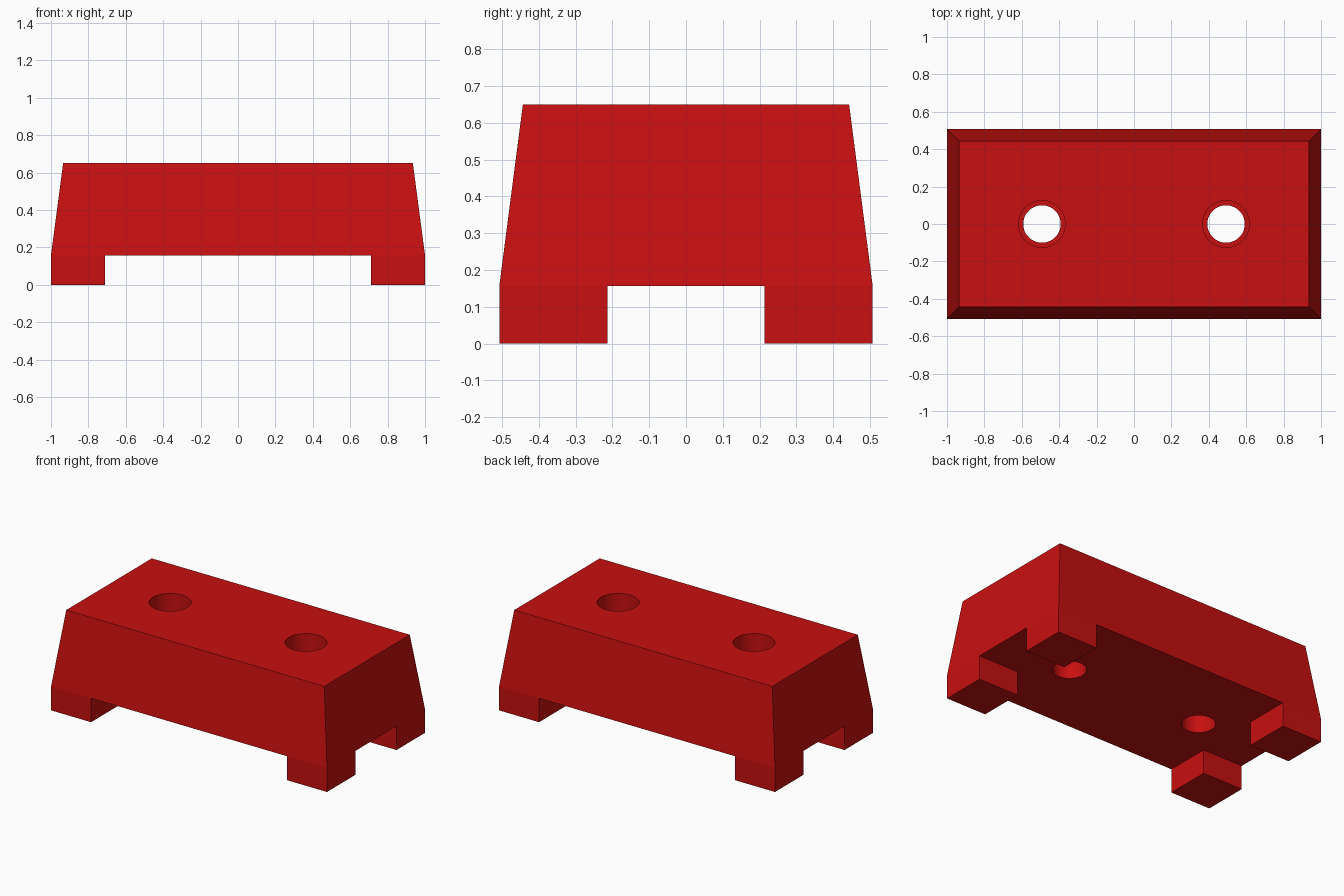
import bpy, bmesh, math

if "Cube" in bpy.data.objects:
    bpy.data.objects.remove(bpy.data.objects["Cube"])

LEG_H, TOP = 0.157, 0.65          # leg height, overall height
LEG_X, LEG_Y = 0.71, 0.213        # inner faces of the legs
HOLE_X, STEP_Z = 0.492, 0.39      # screw hole position, counterbore floor

red = bpy.data.materials.new("red plastic")
red.diffuse_color = (0.58, 0.005, 0.005, 1)
red.use_nodes = True
red.node_tree.nodes["Principled BSDF"].inputs["Base Color"].default_value = red.diffuse_color


def add_object(name, bm):
    bmesh.ops.recalc_face_normals(bm, faces=bm.faces)
    mesh = bpy.data.meshes.new(name)
    bm.to_mesh(mesh)
    bm.free()
    mesh.materials.append(red)
    ob = bpy.data.objects.new(name, mesh)
    bpy.context.collection.objects.link(ob)
    return ob


def loft(name, rings):
    """Closed solid through a stack of rings with equal point counts."""
    bm = bmesh.new()
    loops = [[bm.verts.new(p) for p in ring] for ring in rings]
    for a, b in zip(loops, loops[1:]):
        for i in range(len(a)):
            j = (i + 1) % len(a)
            bm.faces.new((a[i], a[j], b[j], b[i]))
    bm.faces.new(loops[0])
    bm.faces.new(loops[-1])
    return add_object(name, bm)


def rect(hx, hy, z):
    return [(-hx, -hy, z), (hx, -hy, z), (hx, hy, z), (-hx, hy, z)]


def circle(cx, r, z, n=64):
    return [(cx + r * math.cos(2 * math.pi * i / n),
             r * math.sin(2 * math.pi * i / n), z) for i in range(n)]


# Block: straight foot zone, then walls tapering to the top
block = loft("block", [rect(1, 0.507, 0), rect(1, 0.507, LEG_H),
                       rect(0.935, 0.443, TOP)])

# Cross-shaped channel that leaves four corner legs
cutters = [loft("long_channel_cutter", [rect(1.3, LEG_Y, -0.2), rect(1.3, LEG_Y, LEG_H)]),
           loft("cross_channel_cutter", [rect(LEG_X, 0.8, -0.2), rect(LEG_X, 0.8, LEG_H)])]

# Counterbored screw holes
for side, x in (("left", -HOLE_X), ("right", HOLE_X)):
    cutters.append(loft(side + "_hole_cutter",
                        [circle(x, 0.1, -0.1), circle(x, 0.1, STEP_Z),
                         circle(x, 0.125, STEP_Z), circle(x, 0.125, TOP + 0.1)]))

for cutter in cutters:
    cutter.hide_render = True
    mod = block.modifiers.new(cutter.name, 'BOOLEAN')
    mod.operation = 'DIFFERENCE'
    mod.solver = 'EXACT'
    mod.object = cutter
    bpy.context.view_layer.objects.active = block
    block.select_set(True)
    bpy.ops.object.modifier_apply(modifier=mod.name)

for cutter in cutters:
    bpy.data.objects.remove(cutter)

# Smooth hole walls, crisp block edges
block.select_set(True)
bpy.context.view_layer.objects.active = block
bpy.ops.object.shade_smooth_by_angle(angle=math.radians(7))
